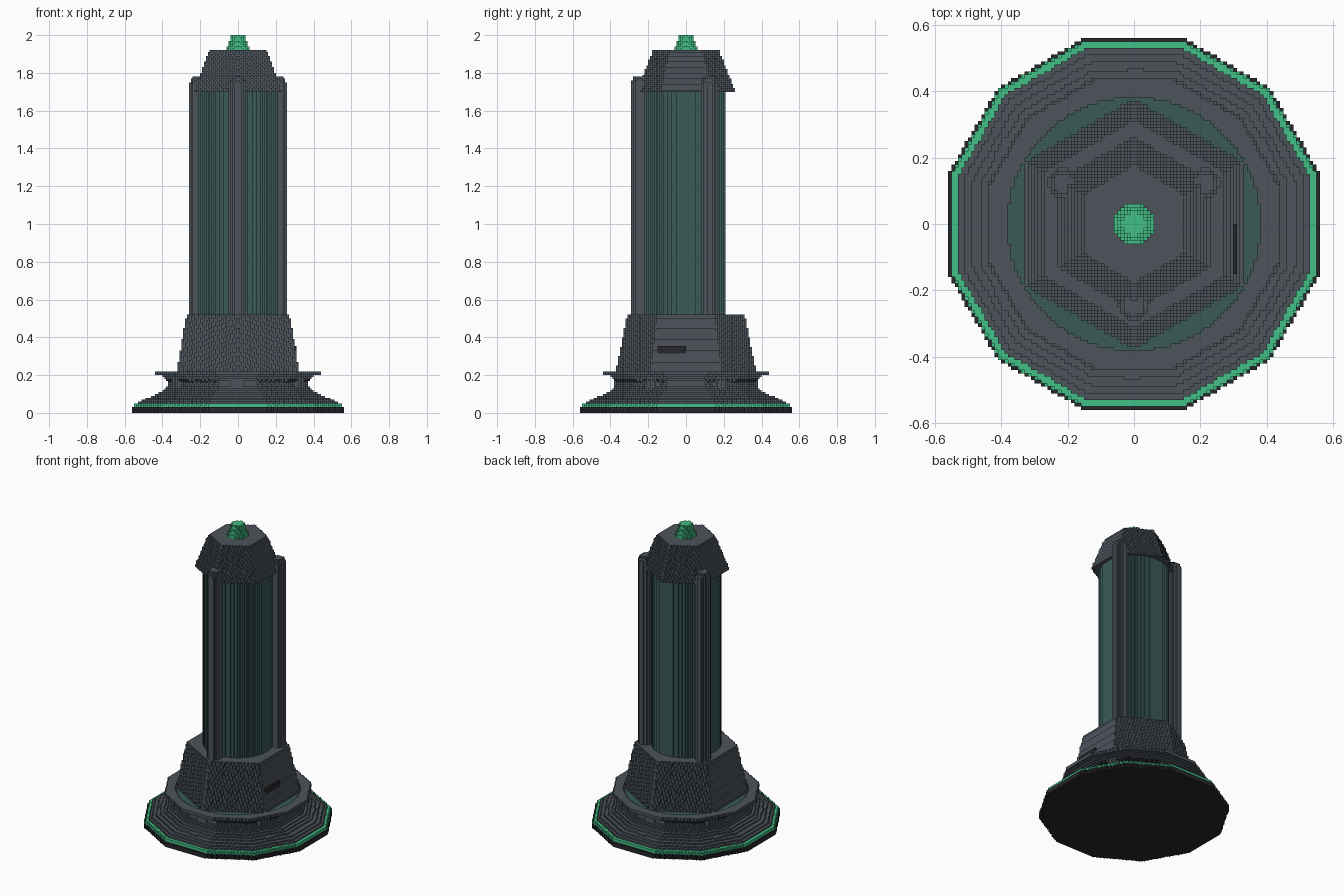
import bpy
import bmesh
from math import cos, sin, pi, radians

CELL = 0.01

default = bpy.data.objects.get("Cube")
if default:
    bpy.data.objects.remove(default, do_unlink=True)


def material(name, rgb):
    m = bpy.data.materials.new(name)
    m.use_nodes = True
    m.diffuse_color = (*rgb, 1)
    m.node_tree.nodes["Principled BSDF"].inputs["Base Color"].default_value = (*rgb, 1)
    return m


GREY = material("slate grey", (0.072, 0.087, 0.105))
GLASS = material("dark teal glass", (0.042, 0.102, 0.096))
GLOW = material("glowing green", (0.055, 0.52, 0.24))
DARK = material("near black", (0.02, 0.02, 0.025))


def radius_at(profile, z):
    """Straight-line interpolation of a (height, radius) profile."""
    for (z0, r0), (z1, r1) in zip(profile, profile[1:]):
        if z0 <= z <= z1:
            return r0 + (r1 - r0) * (z - z0) / (z1 - z0)
    return 0


def runs(values):
    """Group sorted integers into (first, end) runs."""
    out = []
    for v in sorted(values):
        if out and out[-1][1] == v:
            out[-1][1] = v + 1
        else:
            out.append([v, v + 1])
    return out


def layer_cells(r, sides, centre, turn, hole):
    """Grid cells covered by a regular polygon with flat distance r."""
    normals = [(cos(turn + 2 * pi * k / sides), sin(turn + 2 * pi * k / sides))
               for k in range(sides)]
    reach = r / cos(pi / sides) + CELL
    spans = [range(int((c - reach) // CELL), int((c + reach) // CELL) + 1) for c in centre]
    cells = set()
    for i in spans[0]:
        for j in spans[1]:
            x = (i + 0.5) * CELL - centre[0]
            y = (j + 0.5) * CELL - centre[1]
            if max(x * a + y * b for a, b in normals) <= r and x * x + y * y >= hole * hole:
                cells.add((i, j))
    return cells


def block_part(name, mat, profile, sides, centre=(0, 0), turn=0, hole=0):
    """Stack a profile in small cubes, keeping only its outer skin."""
    first, last = round(profile[0][0] / CELL), round(profile[-1][0] / CELL)
    cache, layers = {}, {}
    for k in range(first, last):
        r = round(radius_at(profile, (k + 0.5) * CELL), 4)
        if r not in cache:
            cache[r] = layer_cells(r, sides, centre, turn, hole)
        layers[k] = cache[r]

    bm = bmesh.new()
    verts = {}

    def quad(*corners):
        for c in corners:
            if c not in verts:
                verts[c] = bm.verts.new([v * CELL for v in c])
        bm.faces.new([verts[c] for c in corners])

    walls = {}
    for k, cells in layers.items():
        # Tops and undersides, joined along x
        for step in (1, -1):
            rows = {}
            for i, j in cells - layers.get(k + step, set()):
                rows.setdefault(j, []).append(i)
            z = k + (step > 0)
            for j, row in rows.items():
                for a, b in runs(row):
                    loop = [(a, j, z), (b, j, z), (b, j + 1, z), (a, j + 1, z)]
                    quad(*loop[::step])
        # Exposed sides, joined along z below
        for i, j in cells:
            for d in ((1, 0), (-1, 0), (0, 1), (0, -1)):
                if (i + d[0], j + d[1]) not in cells:
                    walls.setdefault((i, j, d), []).append(k)
    for (i, j, d), heights in walls.items():
        p, q = {(1, 0): ((i + 1, j), (i + 1, j + 1)),
                (-1, 0): ((i, j + 1), (i, j)),
                (0, 1): ((i + 1, j + 1), (i, j + 1)),
                (0, -1): ((i, j), (i + 1, j))}[d]
        for a, b in runs(heights):
            quad((*p, a), (*q, a), (*q, b), (*p, b))

    mesh = bpy.data.meshes.new(name)
    bm.to_mesh(mesh)
    bm.free()
    mesh.materials.append(mat)
    ob = bpy.data.objects.new(name, mesh)
    bpy.context.collection.objects.link(ob)
    return ob


# Twelve-sided foot with its glowing band and flared neck
block_part("foot_plate", DARK, [(0, 0.555), (0.01, 0.56), (0.03, 0.56)], 12)
block_part("foot_glow_band", GLOW, [(0.03, 0.555), (0.05, 0.548)], 12)
block_part("flared_neck", GREY,
           [(0.05, 0.535), (0.06, 0.525), (0.09, 0.45), (0.12, 0.395), (0.15, 0.365),
            (0.17, 0.37), (0.2, 0.4)], 12)
block_part("neck_shadow_band", DARK, [(0.16, 0.372), (0.18, 0.383)], 12)
block_part("collar_rim", GREY, [(0.2, 0.435), (0.22, 0.435)], 12, hole=0.38)
block_part("collar_glass", GLASS, [(0.19, 0.385), (0.21, 0.385)], 32)

# Six brackets and studs around the neck
for n in range(6):
    a = radians(30 + 60 * n)
    block_part(f"neck_bracket_{n + 1}", GREY, [(0.08, 0.035), (0.2, 0.035)], 4,
               (0.35 * cos(a), 0.35 * sin(a)), a)
    block_part(f"neck_stud_{n + 1}", GREY, [(0.04, 0.025), (0.09, 0.025)], 4,
               (0.445 * cos(a), 0.445 * sin(a)), a)

# Six-sided pedestal with a dark vent on one face
block_part("pedestal", GREY, [(0.2, 0.328), (0.52, 0.272)], 6)
bpy.ops.mesh.primitive_cube_add(size=1, location=(0.302, -0.075, 0.335))
vent = bpy.context.object
vent.name = "pedestal_vent"
vent.scale = (0.018, 0.15, 0.04)
vent.data.materials.append(DARK)

# Glass column held by three posts
block_part("glass_column", GLASS, [(0.51, 0.21), (1.71, 0.21)], 32)
for n, angle in enumerate((30, 150, 270)):
    a = radians(angle)
    block_part(f"column_post_{n + 1}", GREY, [(0.51, 0.045), (1.75, 0.045), (1.78, 0.03)],
               16, (0.245 * cos(a), 0.245 * sin(a)))

# Six-sided cap and glowing tip
block_part("cap", GREY, [(1.7, 0.229), (1.92, 0.153)], 6)
block_part("glowing_tip", GLOW, [(1.91, 0.068), (1.96, 0.047), (2.0, 0.034)], 16)
